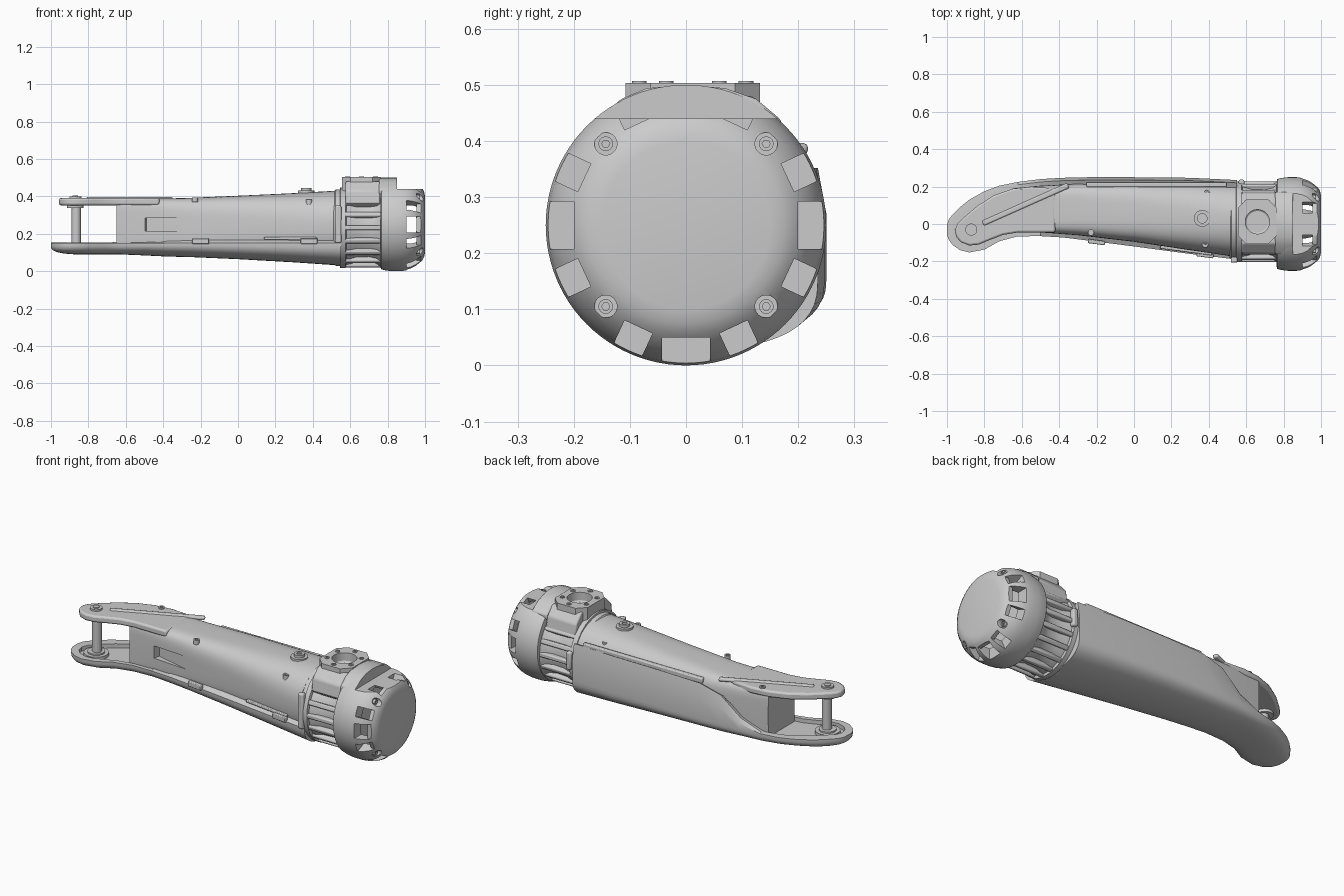
import bpy, bmesh
from math import cos, sin, pi, radians
from mathutils import Vector, Matrix

if "Cube" in bpy.data.objects:
    bpy.data.objects.remove(bpy.data.objects["Cube"])


def obj_from(bm, name, bevel=0):
    bmesh.ops.remove_doubles(bm, verts=bm.verts, dist=0.0005)
    bmesh.ops.recalc_face_normals(bm, faces=bm.faces)
    me = bpy.data.meshes.new(name)
    bm.to_mesh(me)
    bm.free()
    ob = bpy.data.objects.new(name, me)
    bpy.context.collection.objects.link(ob)
    if bevel:
        m = ob.modifiers.new("bevel", "BEVEL")
        m.width, m.segments, m.limit_method = bevel, 2, "ANGLE"
    return ob


def loft(name, rings):
    bm = bmesh.new()
    vs = [[bm.verts.new(p) for p in r] for r in rings]
    n = len(vs[0])
    for a, b in zip(vs, vs[1:]):
        for i in range(n):
            bm.faces.new((a[i], a[(i + 1) % n], b[(i + 1) % n], b[i]))
    bm.faces.new(vs[0])
    bm.faces.new(vs[-1])
    return obj_from(bm, name)


def prism(name, pts, axis, a, b, bevel=0):
    """Extrude a 2D outline along x (pts are y,z) or z (pts are x,y)."""
    bm = bmesh.new()
    put = (lambda p, h: (h, *p)) if axis == "x" else (lambda p, h: (*p, h))
    f = bm.faces.new([bm.verts.new(put(p, a)) for p in pts])
    d = Vector((b - a, 0, 0)) if axis == "x" else Vector((0, 0, b - a))
    ext = bmesh.ops.extrude_face_region(bm, geom=[f])
    bmesh.ops.translate(bm, vec=d, verts=[g for g in ext["geom"] if isinstance(g, bmesh.types.BMVert)])
    return obj_from(bm, name, bevel)


def revolve(name, prof, cy, cz, seg=72):
    """Closed solid around an x axis line; profile is (x, radius)."""
    return loft(name, [[(x, cy + r * cos(2 * pi * i / seg), cz + r * sin(2 * pi * i / seg))
                        for i in range(seg)] for x, r in prof])


def box(name, size, mat, bevel=0):
    bm = bmesh.new()
    bmesh.ops.create_cube(bm, size=1, matrix=mat @ Matrix.Diagonal((*size, 1)))
    return obj_from(bm, name, bevel)


def disc(name, c, r, h, axis="z", seg=32):
    rot = {"z": Matrix(), "x": Matrix.Rotation(pi / 2, 4, "Y"), "y": Matrix.Rotation(pi / 2, 4, "X")}[axis]
    bm = bmesh.new()
    bmesh.ops.create_cone(bm, cap_ends=True, segments=seg, radius1=r, radius2=r, depth=h,
                          matrix=Matrix.Translation(c) @ rot)
    return obj_from(bm, name)


def cut(ob, *cutters):
    for c in cutters:
        m = ob.modifiers.new("cut", "BOOLEAN")
        m.operation, m.solver, m.object = "DIFFERENCE", "EXACT", c
        bpy.context.view_layer.objects.active = ob
        bpy.ops.object.modifier_apply(modifier=m.name)
        bpy.data.objects.remove(c)


def power(v, n):
    return abs(v) ** (2 / n) * (1 if v > 0 else -1)


T = Matrix.Translation

# Lower shell: x, front y, back y, bottom z, back edge z; its tip is the lower fork arm
shell_st = [(-1, -.06, -.005, .125, .15), (-.99, -.085, .025, .112, .15), (-.97, -.112, .05, .102, .15),
            (-.93, -.14, .09, .094, .15), (-.88, -.152, .13, .09, .15), (-.8, -.137, .175, .09, .15),
            (-.72, -.092, .205, .09, .15), (-.62, -.066, .225, .089, .155), (-.5, -.065, .24, .084, .21),
            (-.38, -.072, .247, .078, .31), (-.25, -.088, .25, .075, .345), (0, -.12, .25, .064, .35),
            (.3, -.16, .247, .047, .35), (.55, -.19, .235, .03, .35)]
rings = []
for x, y0, y1, zb, zt in shell_st:
    c, h = (y0 + y1) / 2, (y1 - y0) / 2
    n = 2.5 if x > -.6 else 3
    ring = [(x, c - h * power(cos(pi * i / 24), n), .15 - (.15 - zb) * power(sin(pi * i / 24), n))
            for i in range(25)]
    ring += [(x, y1, .15 + (zt - .15) * .6 + .001), (x, y1 - .015, zt + .002)]
    rings.append(ring)
shell = loft("lower_shell", rings)

# Upper fork arm outline, also used to sink a pocket in the lower arm
arm = [(-.958, -.035), (-.95, -.07), (-.925, -.098), (-.88, -.115), (-.83, -.11), (-.77, -.085), (-.7, -.058),
       (-.62, -.045), (-.42, -.045), (-.42, .19), (-.55, .2), (-.65, .188), (-.75, .153), (-.84, .095),
       (-.91, .035), (-.945, 0)]
prism("upper_fork_arm", arm, "z", .352, .39, .01)
cut(shell, prism("pocket", arm, "z", .128, .2))

# Main body core: x, front y, back y, bottom z, top z, squareness
core_st = [(-.65, -.047, .19, .1, .388, 7), (-.5, -.045, .205, .1, .388, 6), (-.3, -.06, .215, .09, .39, 4.5),
           (0, -.095, .222, .08, .403, 3.4), (.3, -.14, .222, .06, .417, 2.7), (.56, -.178, .215, .05, .432, 2.2)]
rings = []
for x, y0, y1, z0, z1, n in core_st:
    rings.append([(x, (y0 + y1) / 2 + (y1 - y0) / 2 * power(cos(pi * i / 32 + .001), n),
                   (z0 + z1) / 2 + (z1 - z0) / 2 * power(sin(pi * i / 32 + .001), n)) for i in range(64)])
core = loft("main_body", rings)
cut(core, box("side_scoop", (.3, .06, .07), T((-.35, -.075, .25)) @ Matrix.Rotation(radians(-14), 4, "Z")))

# Long diagonal ridge on the top and trim rails along the seams
box("top_ridge", (.5, .03, .02), T((-.58, .105, .386)) @ Matrix.Rotation(radians(24), 4, "Z"), .008)
box("front_rail", (.28, .03, .014), T((.28, -.135, .175)) @ Matrix.Rotation(radians(-7.5), 4, "Z"), .004)
box("back_rail", (.75, .025, .03), T((.12, .21, .352)), .006)
for x, y in ((-.2, -.097), (.38, -.167)):
    box("seam_tab", (.09, .022, .03), T((x, y, .16)) @ Matrix.Rotation(radians(-7.5), 4, "Z"), .004)

# Fork pin with washers
disc("fork_pin", (-.865, -.03, .25), .025, .25)
for z, r, h in ((.133, .065, .024), (.143, .045, .02), (.347, .045, .02), (.392, .032, .014)):
    disc("pin_washer", (-.87, -.03, z), r, h)
disc("pin_nut", (-.87, -.03, .398), .018, .012, seg=6)


# Small socket screws and the top button
def screw(c, r, axis="z"):
    head = disc("screw", c, r, .025, axis, 24)
    off = {"z": Vector((0, 0, .013)), "x": Vector((.013, 0, 0))}[axis]
    cut(head, disc("socket", Vector(c) + off, r * .55, .014, axis, 6))


for c in ((-.6, .17, .385), (-.23, -.045, .382), (.39, .165, .37), (.38, -.11, .37)):
    screw(c, .016)
disc("button_base", (.365, .03, .42), .045, .02)
screw((.365, .03, .432), .028)

# Clamp collar between the body and the neck
CY, CZ = .012, .232
revolve("collar", [(.51, .19), (.52, .203), (.545, .205), (.547, .216), (.575, .216), (.58, .2)], CY, CZ)
box("collar_lug", (.035, .03, .2), T((.535, -.192, .25)), .008)
box("collar_clip", (.03, .03, .1), T((.575, .222, .25)), .008)

# Ribbed neck
revolve("neck", [(.56, .205), (.6, .2), (.63, .19), (.7, .187), (.74, .197), (.77, .22)], CY, CZ)
for k in range(18):
    a = 2 * pi * k / 18
    if sin(a) < .75:
        m = T((.67, CY, CZ)) @ Matrix.Rotation(a, 4, "X") @ T((0, .196, 0))
        box("neck_rib", (.2, .036, .026), m, .007)

# Boss on top of the neck with a round bore and six screws
flare = [(-.165, .36), (.175, .36), (.165, .43), (.12, .48), (-.105, .48), (-.155, .43)]
prism("boss_flare", flare, "x", .575, .76, .008)
bx, by = .66, .012
w, l, k = .103, .12, .045
octagon = [(bx + sx * a, by + sy * b) for sx, sy, a, b in (
    (-1, -1, w, l - k), (-1, -1, w - k, l), (1, -1, w - k, l), (1, -1, w, l - k),
    (1, 1, w, l - k), (1, 1, w - k, l), (-1, 1, w - k, l), (-1, 1, w, l - k))]
boss = prism("boss", octagon, "z", .41, .503)
cut(boss, disc("bore", (bx, by, .5), .065, .1))
for ob in bpy.data.objects:
    if ob.name == "boss_flare":
        cut(ob, disc("bore", (bx, by, .5), .065, .1))
for i in range(6):
    a = pi / 6 + i * pi / 3
    screw((bx + .087 * cos(a), by + .095 * sin(a), .494), .013)

# End cap: hollow dome with a flat top, windows and screw wells
cap = revolve("end_cap", [(.762, .225), (.766, .24), (.79, .246), (.82, .25), (.87, .25), (.9, .246), (.925, .239),
                          (.95, .226), (.97, .21), (.985, .193), (.995, .175), (1, .15), (1, .001)], 0, .25, 96)
cut(cap, revolve("cavity", [(.86, .184), (.93, .184), (.95, .172), (.962, .14), (.964, .001)], 0, .25),
    box("flat", (.4, .6, .2), T((1.05, 0, .54))))
for q in range(4):
    for d in (-25, 0, 25):
        a = q * 90 + d
        if a != 90:
            width = .085 if d == 0 else .055
            m = T((.928, 0, .25)) @ Matrix.Rotation(radians(a), 4, "X") @ T((0, .225, 0))
            cut(cap, box("window", (.055, .13, width), m))
            m = T((.965, 0, .25)) @ Matrix.Rotation(radians(a), 4, "X") @ T((0, .245, 0))
            cut(cap, box("window_scoop", (.06, .09, width), m))
for sy in (-1, 1):
    for z in (.105, .395):
        cut(cap, disc("well", (1, sy * .143, z), .02, .09, "x"))
        screw((.957, sy * .143, z), .013, "x")

# Raised bridge from the boss onto the cap
bridge = [(-.165, .41), (.17, .41), (.17, .437), (.125, .475), (.07, .494), (0, .5), (-.07, .494), (-.115, .475),
          (-.16, .437)]
prism("cap_bridge", bridge, "x", .755, .85, .006)

# Smooth shading with crisp edges
bpy.ops.object.select_all(action="DESELECT")
for ob in bpy.context.scene.objects:
    ob.select_set(True)
    bpy.context.view_layer.objects.active = ob
bpy.ops.object.shade_smooth_by_angle(angle=radians(32))
